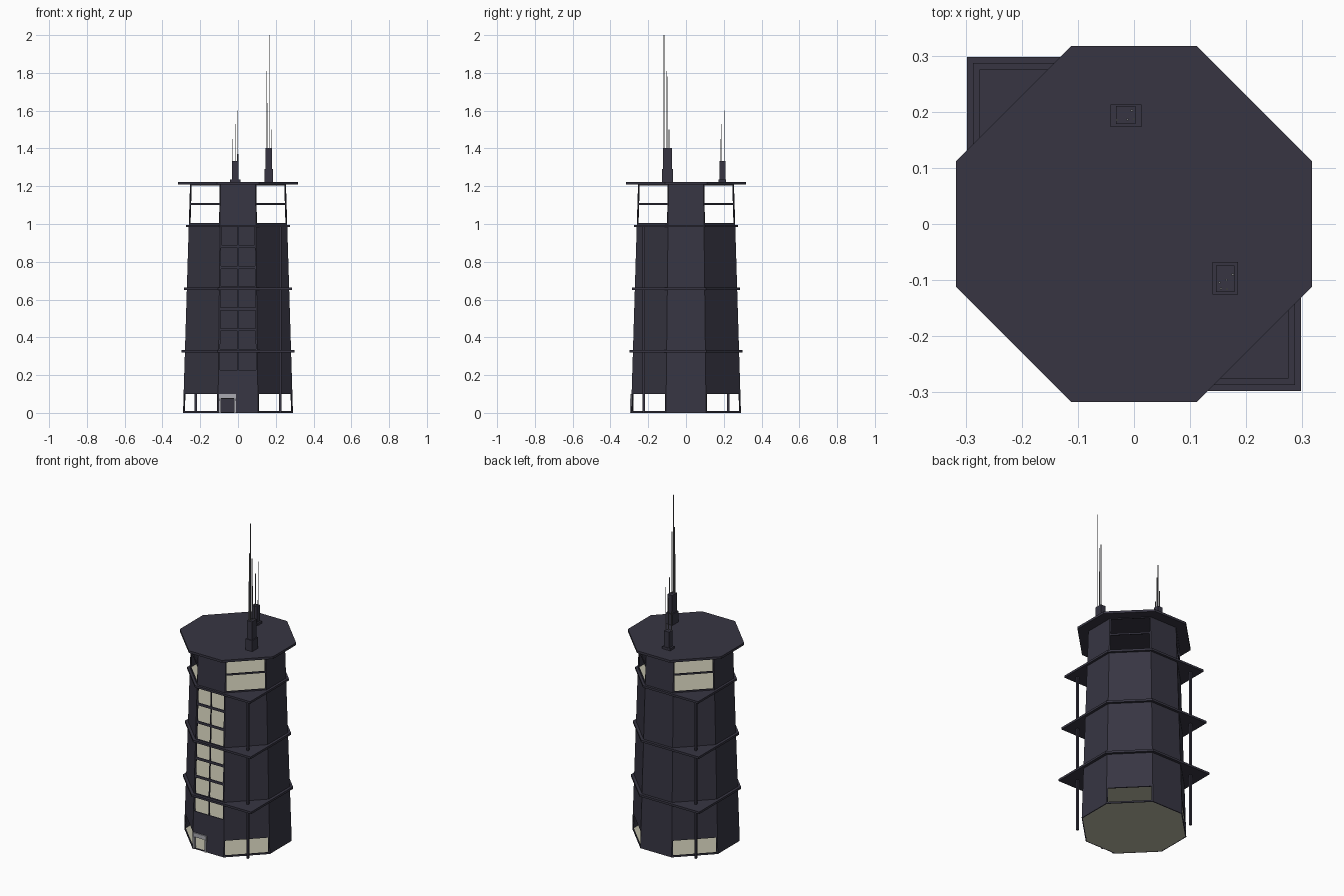
import bpy, bmesh, math
from mathutils import Vector

if "Cube" in bpy.data.objects:
    bpy.data.objects.remove(bpy.data.objects["Cube"])

def mat(name, r, g, b):
    m = bpy.data.materials.new(name)
    m.diffuse_color = (r, g, b, 1)
    m.use_nodes = True
    m.node_tree.nodes["Principled BSDF"].inputs["Base Color"].default_value = m.diffuse_color
    return m

DARK = mat("dark slate", 0.038, 0.036, 0.055)
BEIGE = mat("pale floor", 0.50, 0.49, 0.38)
GREY = mat("light grey door", 0.40, 0.40, 0.44)
METAL = mat("antenna grey", 0.22, 0.22, 0.23)

def make(name, bm, m):
    me = bpy.data.meshes.new(name)
    bm.to_mesh(me)
    bm.free()
    me.materials.append(m)
    ob = bpy.data.objects.new(name, me)
    bpy.context.collection.objects.link(ob)
    return ob

def box(name, x0, x1, y0, y1, z0, z1, m):
    bm = bmesh.new()
    bmesh.ops.create_cube(bm, size=1)
    for v in bm.verts:
        v.co = ((x0 + x1) / 2 + v.co.x * (x1 - x0),
                (y0 + y1) / 2 + v.co.y * (y1 - y0),
                (z0 + z1) / 2 + v.co.z * (z1 - z0))
    return make(name, bm, m)

def octagon(a, ratio=0.365):
    """Octagon with narrow axis sides, starting at the front side, counter-clockwise."""
    h = a * ratio
    return [(-h, -a), (h, -a), (a, -h), (a, h), (h, a), (-h, a), (-a, h), (-a, -h)]

def prism(name, pts, z0, z1, m):
    bm = bmesh.new()
    lo = [bm.verts.new((x, y, z0)) for x, y in pts]
    hi = [bm.verts.new((x, y, z1)) for x, y in pts]
    bm.faces.new(lo[::-1])
    bm.faces.new(hi)
    n = len(pts)
    for i in range(n):
        j = (i + 1) % n
        bm.faces.new((lo[i], lo[j], hi[j], hi[i]))
    return make(name, bm, m)

def apothem(z):
    return 0.291 - 0.0306 * z

# Openings as (t0, t1, z0, z1), t running along one side
H = 1.21
diag = [(0.03, 0.97, 0.01, 0.1), (0.03, 0.97, 1.004, 1.1), (0.03, 0.97, 1.11, 1.204)]
front = [(0.07, 0.445, 0.006, 0.075)]
for k in range(2, 9):
    z0, z1 = k * 0.11 + 0.008, k * 0.11 + 0.103
    front += [(0.04, 0.485, z0, z1), (0.515, 0.96, z0, z1)]
zs = sorted({0, H} | {z for o in diag + front for z in o[2:]})

# Tapered wall shell with see-through openings
bm = bmesh.new()
for side in range(8):
    holes = front if side == 0 else diag if side % 2 else []
    ts = sorted({0, 1} | {t for o in holes for t in o[:2]})

    def point(t, z):
        ring = octagon(apothem(z))
        p = Vector(ring[side]).lerp(Vector(ring[(side + 1) % 8]), t)
        return bm.verts.new((p.x, p.y, z))

    for t0, t1 in zip(ts, ts[1:]):
        for z0, z1 in zip(zs, zs[1:]):
            tm, zm = (t0 + t1) / 2, (z0 + z1) / 2
            if not any(a < tm < b and c < zm < d for a, b, c, d in holes):
                bm.faces.new((point(t0, z0), point(t1, z0), point(t1, z1), point(t0, z1)))
bmesh.ops.remove_doubles(bm, verts=bm.verts, dist=0.0002)
walls = make("tower_walls", bm, DARK)
sol = walls.modifiers.new("thickness", 'SOLIDIFY')
sol.thickness = 0.006
sol.offset = -1

# Storey floors
for k in range(10):
    z = k * 0.11 + (0.004 if k else 0)
    prism(f"floor_{k}", octagon(apothem(z) - 0.001), z, z + 0.003, BEIGE)

# Balcony slabs: octagons squared off at front right and back left
for i, (a, z) in enumerate([(0.298, 0.32), (0.287, 0.651), (0.275, 0.983)]):
    o = octagon(a)
    prism(f"balcony_slab_{i}", [o[0], (a, -a), o[3], o[4], (-a, a), o[7]], z, z + 0.013, DARK)

# Balcony posts
for n, s in (("front_right", 1), ("back_left", -1)):
    x, y, r = 0.223 * s, -0.223 * s, 0.006
    box("post_" + n, x - r, x + r, y - r, y + r, 0, 0.985, DARK)

# Roof
prism("roof", octagon(0.317, 0.353), 1.208, 1.222, DARK)

# Door frame
box("door_lintel", -0.1, -0.01, -0.295, -0.278, 0.075, 0.1, GREY)
box("door_jamb_left", -0.1, -0.09, -0.297, -0.278, 0, 0.075, GREY)
box("door_jamb_right", -0.02, -0.01, -0.297, -0.278, 0, 0.075, GREY)

# Antenna bases
box("back_mast_foot", -0.042, 0.013, 0.173, 0.213, 1.22, 1.236, DARK)
box("back_mast", -0.032, 0.003, 0.178, 0.21, 1.23, 1.333, DARK)
box("front_mast_foot", 0.14, 0.185, -0.126, -0.068, 1.22, 1.29, DARK)
box("front_mast", 0.146, 0.179, -0.121, -0.074, 1.28, 1.402, DARK)

# Antenna rods
rods = [(-0.004, 0.202, 1.6), (-0.012, 0.186, 1.53), (-0.03, 0.185, 1.45),
        (0.0, 0.187, 1.37), (0.166, -0.116, 2.0), (0.152, -0.104, 1.81),
        (0.165, -0.1, 1.78), (0.155, -0.115, 1.64), (0.176, -0.09, 1.5)]
for i, (x, y, z) in enumerate(rods):
    r = 0.0018
    box(f"antenna_rod_{i}", x - r, x + r, y - r, y + r, 1.3, z, METAL)
